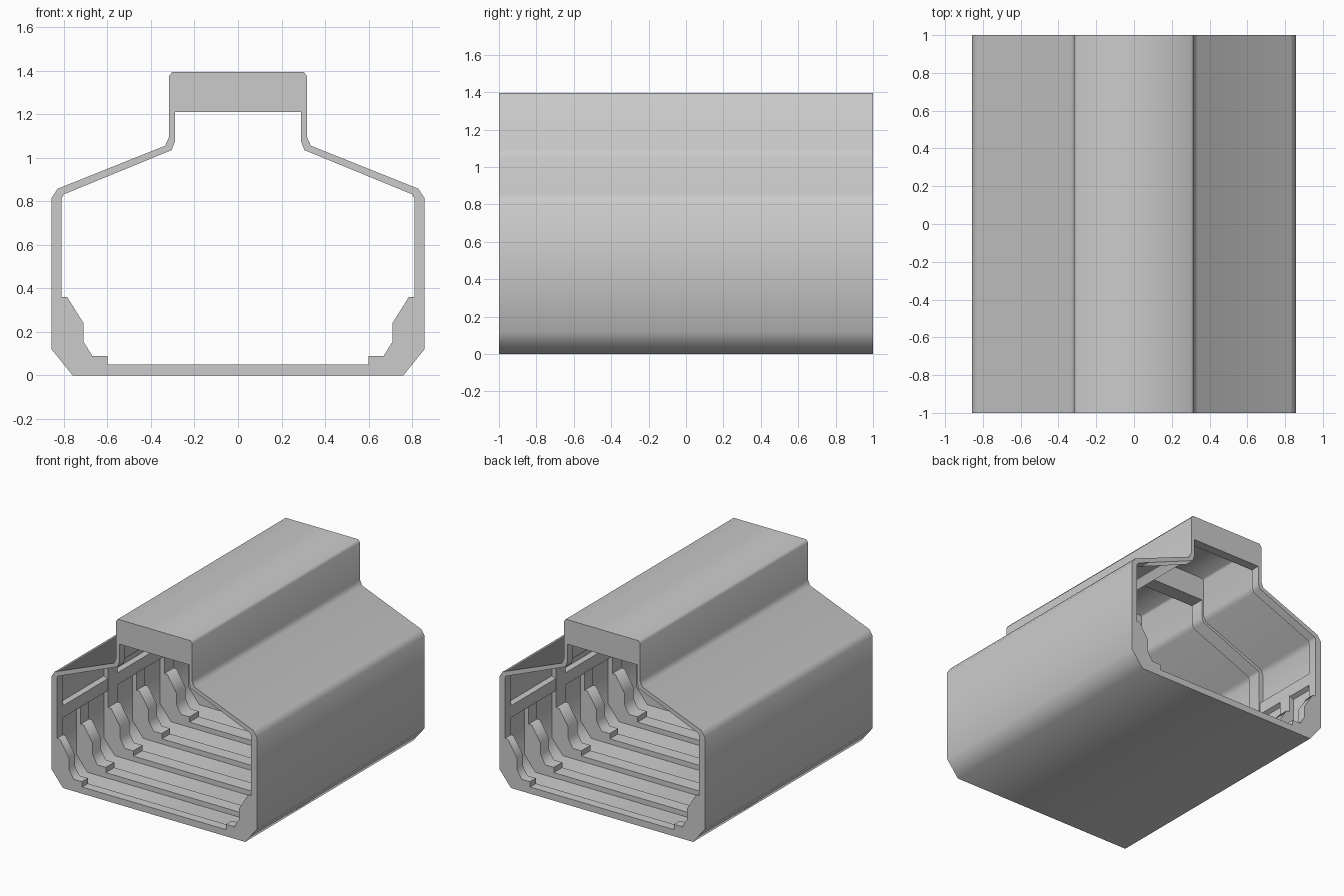
import bpy, bmesh, math

if "Cube" in bpy.data.objects:
    bpy.data.objects.remove(bpy.data.objects["Cube"])

# Right-hand half profiles (x, z), bottom to top
OUTER = [(.76, 0), (.857, .12), (.857, .815), (.828, .858), (.335, 1.055),
         (.317, 1.095), (.317, 1.375), (.302, 1.395)]
LINING = [(.755, .012), (.845, .125), (.845, .812), (.82, .849), (.325, 1.047),
          (.305, 1.09), (.305, 1.368), (.295, 1.383)]
GUSSET = [(.6, .05), (.6, .09), (.67, .09), (.71, .155), (.71, .24),
          (.785, .36), (.81, .36)]
FRAME = GUSSET + [(.81, .815), (.8, .832), (.305, 1.035), (.29, 1.075), (.29, 1.21)]


def mirrored(half):
    return half + [(-x, z) for x, z in reversed(half)]


def extrude_profile(name, loops, y0, y1):
    """Fill closed loops (later loops are holes) and extrude along y."""
    bm = bmesh.new()
    for loop in loops:
        vs = [bm.verts.new((x, y0, z)) for x, z in loop]
        for i, v in enumerate(vs):
            bm.edges.new((v, vs[(i + 1) % len(vs)]))
    bmesh.ops.triangle_fill(bm, use_beauty=True, use_dissolve=False,
                            edges=bm.edges[:], normal=(0, -1, 0))
    ext = bmesh.ops.extrude_face_region(bm, geom=bm.faces[:], use_keep_orig=True)
    for v in ext["geom"]:
        if isinstance(v, bmesh.types.BMVert):
            v.co.y = y1
    bmesh.ops.recalc_face_normals(bm, faces=bm.faces[:])
    me = bpy.data.meshes.new(name)
    bm.to_mesh(me)
    bm.free()
    ob = bpy.data.objects.new(name, me)
    bpy.context.collection.objects.link(ob)
    bpy.ops.object.select_all(action='DESELECT')
    ob.select_set(True)
    bpy.context.view_layer.objects.active = ob
    bpy.ops.object.shade_smooth_by_angle(angle=math.radians(60))
    return ob


# Corridor skin running the full length
extrude_profile("corridor_shell", [mirrored(OUTER), mirrored(LINING)], -1, 1)

# Full-height ring frames at the ends and between the three bays
for i, (a, b) in enumerate([(-1, -.93), (-.39, -.28), (.28, .39), (.93, 1)]):
    extrude_profile(f"ring_frame_{i}", [mirrored(LINING), mirrored(FRAME)], a, b)

# Low frames at the middle of each bay: floor beam, corner gussets, short posts
low_half = GUSSET + [(.81, .49)]
low_outer = [(.755, .012), (.845, .125), (.845, .49)]
for i, y in enumerate((-2 / 3, 0, 2 / 3)):
    loop = low_outer + low_half[::-1] + [(-x, z) for x, z in low_half + low_outer[::-1]]
    extrude_profile(f"low_frame_{i}", [loop], y - .05, y + .05)

# Wall rails between the ring frames
for s, side in ((-1, "left"), (1, "right")):
    rail = [(s * x, z) for x, z in ((.845, .47), (.815, .485), (.815, .575), (.845, .59))]
    for i, (a, b) in enumerate([(-.93, -.39), (-.28, .28), (.39, .93)]):
        extrude_profile(f"wall_rail_{side}_{i}", [rail], a, b)
